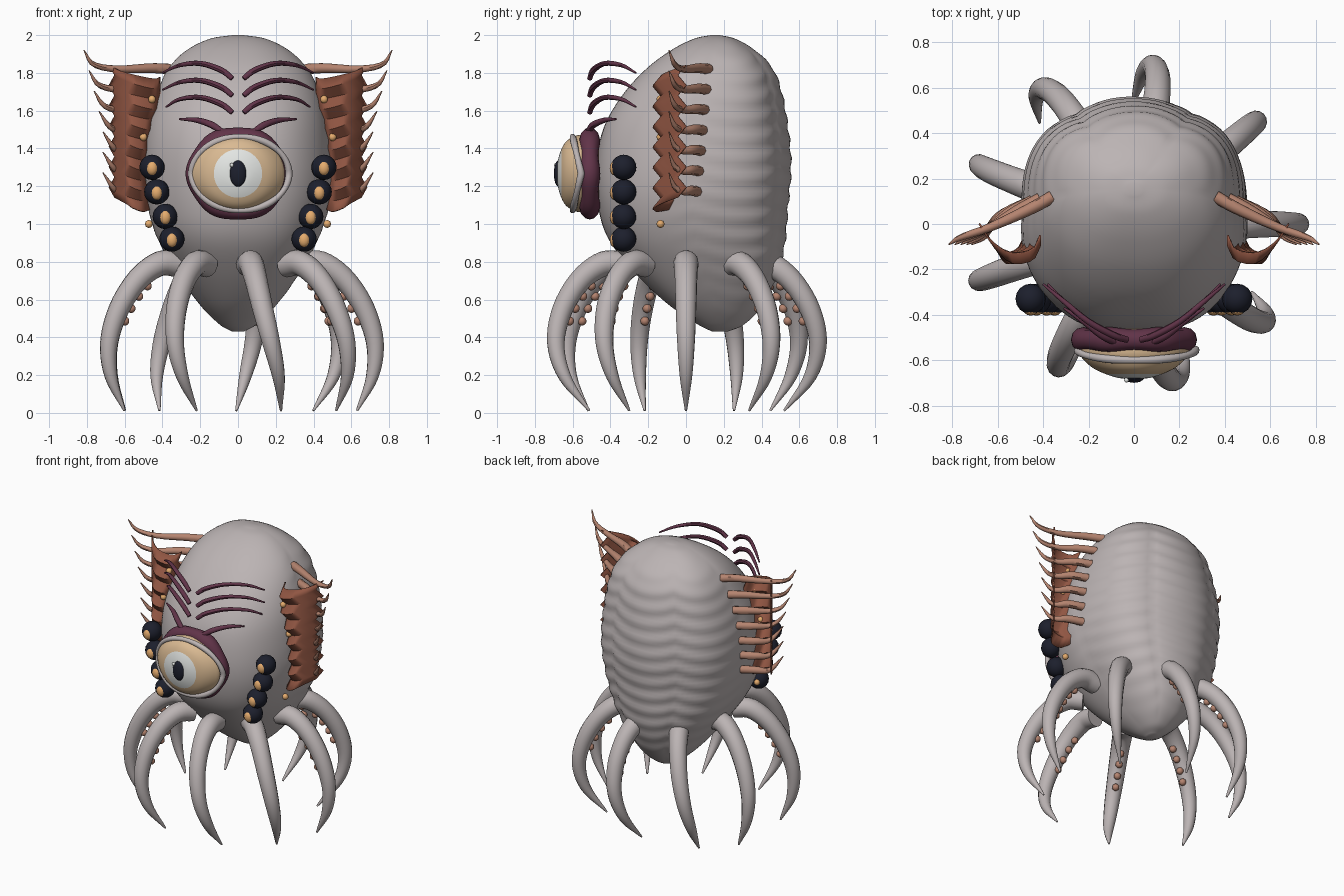
import bpy, bmesh
from math import sin, cos, pi, radians, hypot
from mathutils import Vector

cube = bpy.data.objects.get("Cube")
if cube:
    bpy.data.objects.remove(cube, do_unlink=True)


def material(name, *rgb):
    m = bpy.data.materials.new(name)
    m.use_nodes = True
    m.diffuse_color = (*rgb, 1)
    bsdf = next(n for n in m.node_tree.nodes if n.type == 'BSDF_PRINCIPLED')
    bsdf.inputs["Base Color"].default_value = (*rgb, 1)
    return m


SKIN = material("grey skin", .50, .455, .455)
PURPLE = material("plum", .12, .034, .066)
TAN = material("tan eye", .70, .49, .29)
WHITE = material("iris white", .78, .80, .78)
NAVY = material("near black navy", .012, .014, .026)
RUST = material("rust membrane", .28, .092, .055)
SALMON = material("salmon spike", .46, .23, .16)
AMBER = material("amber", .78, .41, .155)


def finish(name, bm, mats):
    bmesh.ops.recalc_face_normals(bm, faces=bm.faces[:])
    mesh = bpy.data.meshes.new(name)
    bm.to_mesh(mesh)
    bm.free()
    for m in mats:
        mesh.materials.append(m)
    ob = bpy.data.objects.new(name, mesh)
    bpy.context.collection.objects.link(ob)
    bpy.ops.object.select_all(action='DESELECT')
    ob.select_set(True)
    bpy.context.view_layer.objects.active = ob
    bpy.ops.object.shade_smooth_by_angle(angle=radians(45))
    return ob


def spline(keys, n):
    """Catmull-Rom samples through tuples of any length."""
    k = [tuple(2 * a - b for a, b in zip(keys[0], keys[1])), *keys,
         tuple(2 * a - b for a, b in zip(keys[-1], keys[-2]))]
    out = []
    for i in range(n + 1):
        t = i / n * (len(keys) - 1)
        j = min(int(t), len(keys) - 2)
        t -= j
        out.append([b + .5 * t * (c - a + t * (2*a - 5*b + 4*c - d + t * (3*b - a - 3*c + d)))
                    for a, b, c, d in zip(*k[j:j + 4])])
    return out


def loft(bm, rings, closed=False):
    """Skin a list of vertex rings; cap the ends unless it closes on itself."""
    vs = [[bm.verts.new(p) for p in r] for r in rings]
    n = len(vs[0])
    for a, b in list(zip(vs, vs[1:])) + ([(vs[-1], vs[0])] if closed else []):
        for i in range(n):
            bm.faces.new((a[i], a[(i + 1) % n], b[(i + 1) % n], b[i]))
    if not closed:
        bm.faces.new(vs[0][::-1])
        bm.faces.new(vs[-1])


def tube(bm, keys, n=20, sides=12, closed=False):
    """Tapering tube through (x, y, z, radius) keys."""
    s = keys if closed else spline(keys, n)
    pts = [Vector(p[:3]) for p in s]
    rings, side = [], None
    for i, p in enumerate(pts):
        nxt = pts[(i + 1) % len(pts)] if closed else pts[min(i + 1, len(pts) - 1)]
        prv = pts[i - 1] if closed else pts[max(i - 1, 0)]
        d = (nxt - prv).normalized()
        side = side or (Vector((0, 1, 0)) if closed else d.orthogonal())
        side = (side - d * side.dot(d)).normalized()
        up = d.cross(side)
        rings.append([p + (side * cos(2*pi*j/sides) + up * sin(2*pi*j/sides)) * s[i][3]
                      for j in range(sides)])
    loft(bm, rings, closed)


def ball(bm, centre, r, scale=(1, 1, 1), seg=16):
    vs = bmesh.ops.create_uvsphere(bm, u_segments=seg, v_segments=seg // 2 + 2, radius=r)["verts"]
    for v in vs:
        v.co = Vector(a * b for a, b in zip(v.co, scale)) + Vector(centre)


# Body: rows of height, half width, front y, back y
OUTLINE = [(.43, .03, .14, .22), (.47, .10, .06, .31), (.58, .21, -.10, .41), (.75, .33, -.28, .48),
           (.92, .425, -.41, .515), (1.1, .48, -.465, .53), (1.3, .497, -.48, .54), (1.5, .48, -.44, .53),
           (1.68, .435, -.34, .50), (1.82, .37, -.215, .45), (1.92, .27, -.08, .36),
           (1.98, .15, .04, .26), (2.0, .03, .13, .18)]


def half_width(z):
    return min(spline(OUTLINE, 120), key=lambda r: abs(r[0] - z))[1]


bm = bmesh.new()
rings = []
for z, w, f, b in spline(OUTLINE, 96):
    ring = []
    fade = min(1, w / .3)
    for i in range(96):
        a = 2 * pi * i / 96
        back = max(0, min(1, .35 + sin(a) * .9)) * fade
        column = abs(cos(3 * (a - pi / 2))) ** .7
        k = 1 + back * (.036 * column - .012 + .010 * sin(2 * pi * (z + .045 * column) / .105))
        k += .01 * fade * sin(3 * a + 7 * z) * cos(4 * a - 5 * z)
        x, y = cos(a), sin(a)
        q = (abs(x) ** 2.3 + abs(y) ** 2.3) ** (-1 / 2.3) * k
        ring.append((w * x * q, (f + b) / 2 + (b - f) / 2 * y * q, z))
    rings.append(ring)
loft(bm, rings)
finish("body", bm, [SKIN])

# Nine tentacles: each has its own sideways sway in degrees and tip distance
ARM = [(.33, .785, .068), (.44, .79, .066), (.565, .705, .06), (.67, .55, .055),
       (.725, .37, .047), (.71, .19, .033), (.63, .012, .006)]
SWAY_AND_TIP = [(0, .63), (0, .52), (11, .52), (13, .61), (-3, .65), (0, .64), (7, .56), (14, .56), (10, .60)]
arms, suckers = bmesh.new(), bmesh.new()
for i, (sway, tip) in enumerate(SWAY_AND_TIP):
    def place(r, z, t):
        a = radians(40 * i + sway * (1.6 * t * t - .6 * t))
        r += (tip - .63) * t ** 4
        return r * cos(a), r * sin(a), z
    tube(arms, [(*place(r, z, j / 6), rad) for j, (r, z, rad) in enumerate(ARM)], 30, 14)
    if i != 4:
        for j, (r, z, rad) in enumerate(spline(ARM, 30)[10:18:2]):
            ball(suckers, place(r - rad * .92, z - rad * .55, (10 + 2 * j) / 30), .024, seg=10)
finish("tentacles", arms, [SKIN])
finish("suckers", suckers, [SALMON])

# Great eye: ellipse rings of half width, half height, y
EYE = [(.02, .02, -.682), (.07, .07, -.678), (.128, .128, -.66), (.18, .17, -.635),
       (.225, .195, -.595), (.248, .205, -.55), (.22, .19, -.46)]
EZ = 1.267
bm = bmesh.new()
rings = [[(rx * cos(2*pi*i/48), y, EZ + rz * sin(2*pi*i/48)) for i in range(48)]
         for rx, rz, y in spline(EYE, 24)]
loft(bm, rings)
for face in bm.faces:
    c = face.calc_center_median()
    face.material_index = int(hypot(c.x, c.z - EZ) < .128 and c.y < -.6)
finish("eyeball", bm, [TAN, WHITE])

bm = bmesh.new()
ball(bm, (0, -.675, EZ), .07, (.64, .35, 1), 24)
finish("pupil", bm, [NAVY])
bm = bmesh.new()
ball(bm, (-.033, -.688, EZ + .045), .011, seg=10)
finish("pupil_glint", bm, [WHITE])


def eye_ring(name, rx, rz, y, bow, fat, lumps, mat, x=0):
    bm = bmesh.new()
    keys = []
    for i in range(64):
        a = 2 * pi * i / 64
        keys.append((x + rx * cos(a), y - bow * abs(sin(a)), EZ + rz * sin(a),
                     fat * (1 + lumps * cos(6 * a))))
    tube(bm, keys, sides=12, closed=True)
    finish(name, bm, [mat])


eye_ring("eye_socket", .222, .197, -.51, 0, .051, .1, PURPLE)
eye_ring("eyelids", .258, .195, -.555, .045, .017, .1, SKIN, .012)

# Things that repeat on both sides
brows, eyes, glints, spikes, dots = (bmesh.new() for _ in range(5))
membrane = bmesh.new()
for s in (-1, 1):
    # Brow tendrils, free at the inner end
    for z, out in ((1.77, .40), (1.68, .40), (1.59, .38)):
        tube(brows, [(s*.03, -.51, z, .014), (s*.09, -.49, z + .045, .016), (s*.2, -.43, z + .08, .014),
                     (s*.31, -.34, z + .07, .011), (s*out, -.265, z + .03, .005)], 16, 8)
    tube(brows, [(s*.08, -.52, 1.485, .016), (s*.14, -.49, 1.525, .018),
                 (s*.22, -.43, 1.55, .014), (s*.31, -.37, 1.555, .005)], 16, 8)
    # Column of small dark eyes
    for x, z in ((.455, 1.30), (.43, 1.17), (.385, 1.04), (.35, .92)):
        ball(eyes, (s * x, -.33, z), .067)
        ball(glints, (s * x, -.38, z - .005), .034, (.9, .7, 1.1), 12)
    # Spikes that hold the membrane
    for i in range(7):
        z, t = 1.82 - .108 * i, i / 6
        w = half_width(z)
        tip = .815 - .1 * min(1, t * 1.6)
        tube(spikes, [(s * (w - .01), .12 - .06 * t, z, .028), (s * (w + .09), .065 - .045 * t, z + .005, .026),
                      (s * .635, -.015, z, .019), (s * (tip - .05), -.06, z + .025, .014),
                      (s * tip, -.09, z + .1, .003)], 14, 8)
    # Pleated membrane: folds sag between the spikes, rows drop towards the body
    rows = []
    for i in range(14):
        z, fold = 1.83 - .054 * i, i % 2
        w = max(half_width(z) - .02, .41)
        e = .685 - .03 * fold
        row = spline([(w, -.07, -.05), (w + .035, -.135, -.06), ((w + e) / 2, -.15, -.04),
                      (e - .05, -.095, -.015), (e, -.02, .012)], 10)
        rows.append([membrane.verts.new((s * x, y + .02 - .045 * fold, z + drop)) for x, y, drop in row])
    for a, b in zip(rows, rows[1:]):
        for j in range(10):
            membrane.faces.new((a[j], a[j + 1], b[j + 1], b[j]))
    # Small amber spots down the flank
    for z in (1.66, 1.46, 1.0):
        ball(dots, (s * (half_width(z) + .015), -.135, z), .021, seg=10)

finish("brow_tendrils", brows, [PURPLE])
finish("side_eyes", eyes, [NAVY])
finish("side_eye_glints", glints, [AMBER])
finish("fin_spikes", spikes, [SALMON])
finish("flank_spots", dots, [AMBER])
fin = finish("fin_membranes", membrane, [RUST])
solid = fin.modifiers.new("thickness", 'SOLIDIFY')
solid.thickness = .008
